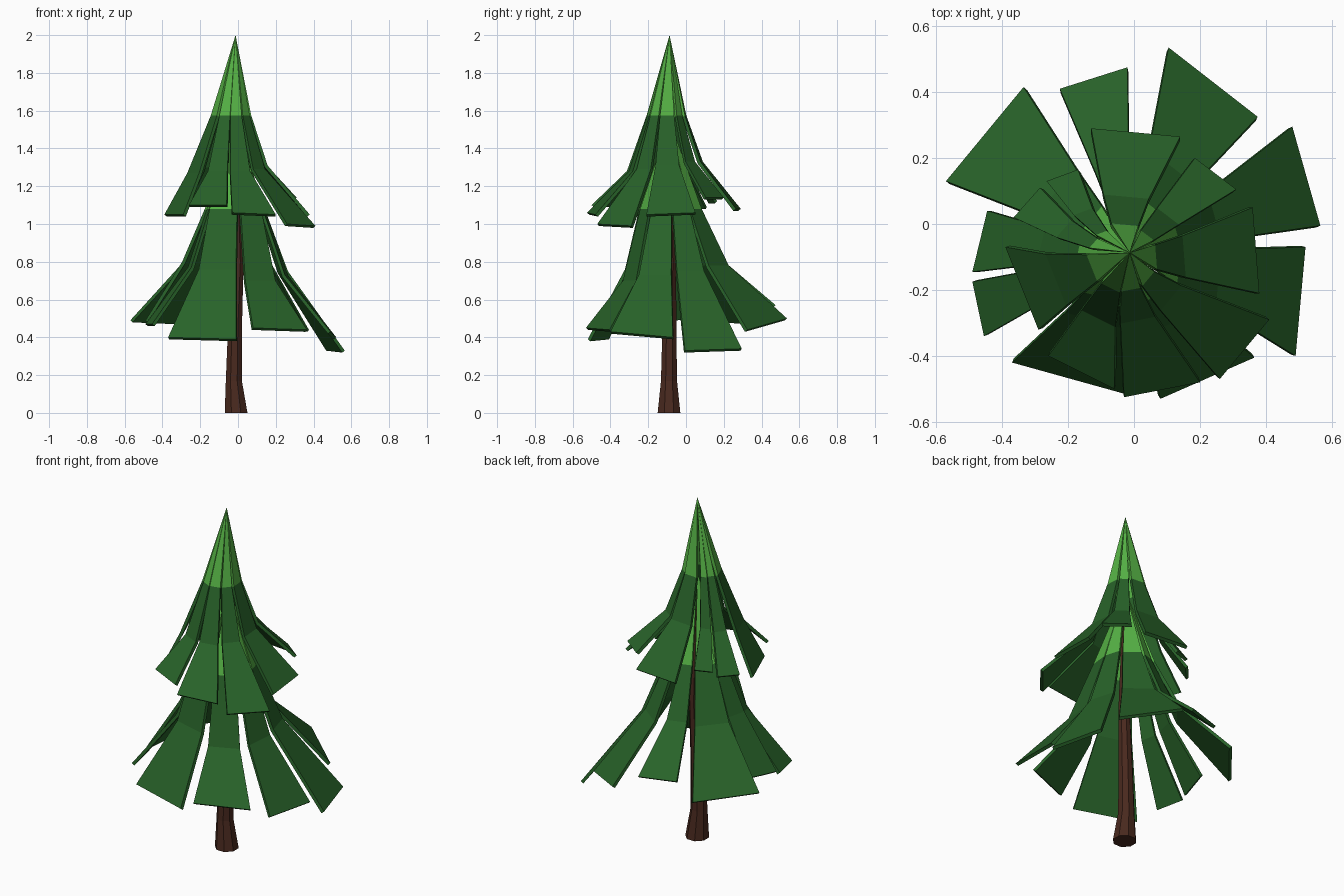
import bpy, math
from mathutils import Vector

if "Cube" in bpy.data.objects:
    bpy.data.objects.remove(bpy.data.objects["Cube"])

CENTRE = Vector((-0.013, -0.087))
THICK = 0.018


def material(name, rgb):
    m = bpy.data.materials.new(name)
    m.diffuse_color = (*rgb, 1)
    m.use_nodes = True
    m.node_tree.nodes["Principled BSDF"].inputs["Base Color"].default_value = m.diffuse_color
    return m


BRIGHT = material("bright green", (0.093, 0.45, 0.06))
DARK = material("dark green", (0.021, 0.123, 0.022))
BROWN = material("bark brown", (0.066, 0.022, 0.013))


def make_object(name, verts, faces, mats):
    me = bpy.data.meshes.new(name)
    me.from_pydata([tuple(v) for v in verts], [], faces)
    for m in mats:
        me.materials.append(m)
    ob = bpy.data.objects.new(name, me)
    bpy.context.collection.objects.link(ob)
    return ob


def foliage_tier(name, apex, ring_r, ring_z, shift, leaves):
    """Overlapping bent leaf slabs fanning from one apex.
    leaf = tip corners (x1, y1, z1, x2, y2, z2), then bend radius and height.
    shift moves the ring and bend sideways, as the crown leans a little."""
    verts, faces = [], []
    shift = Vector(shift)
    for x1, y1, z1, x2, y2, z2, bend_r, bend_z in leaves:
        a, b = Vector((x1, y1)) - CENTRE, Vector((x2, y2)) - CENTRE
        if a.cross(b) < 0:                      # counter-clockwise from above
            a, b, z1, z2 = b, a, z2, z1
        mid, half = (a + b) / 2, (b - a) / 2
        top = [Vector((*CENTRE, apex))]
        for r, z, w in ((ring_r, ring_z, 1.1), (bend_r, bend_z, 1.0)):
            f = r / mid.length
            for s in (-1, 1):
                p = CENTRE + shift + mid * f + half * (s * f * w)
                top.append(Vector((*p, z)))
        top += [Vector((*(CENTRE + a), z1)), Vector((*(CENTRE + b), z2))]
        # underside: the same sheet moved inwards and down
        inward = mid.normalized() * -0.8 * THICK
        under = [v + Vector((inward.x, inward.y, -0.6 * THICK)) for v in top]
        under[0] = Vector((*CENTRE, apex - 0.08))
        n = len(verts)
        verts += top + under
        sheet = [(0, 1, 2), (1, 3, 4, 2), (3, 5, 6, 4)]
        outline = [0, 1, 3, 5, 6, 4, 2]
        faces += [tuple(n + i for i in q) for q in sheet]
        faces += [tuple(n + 7 + i for i in reversed(q)) for q in sheet]
        for i, j in zip(outline, outline[1:] + outline[:1]):
            faces.append((n + j, n + i, n + 7 + i, n + 7 + j))
    ob = make_object(name, verts, faces, (BRIGHT, DARK))
    for p in ob.data.polygons:                  # bright cap, dark skirts
        z_top = max(verts[i].z for i in p.vertices)
        p.material_index = 0 if z_top > ring_z + 0.01 else 1
    return ob


# Upper foliage
foliage_tier("upper_foliage", 2.0, 0.10, 1.575, (-0.02, -0.015), [
    (-0.13, 0.29, 1.08, 0.14, 0.265, 1.08, 0.185, 1.33),
    (0.185, 0.20, 1.14, 0.31, 0.105, 1.14, 0.185, 1.33),
    (0.36, 0.05, 1.06, 0.38, -0.21, 1.05, 0.185, 1.31),
    (0.41, -0.29, 0.99, 0.26, -0.47, 1.00, 0.19, 1.29),
    (0.20, -0.48, 1.05, -0.03, -0.525, 1.06, 0.195, 1.28),
    (-0.06, -0.50, 1.10, -0.26, -0.40, 1.10, 0.20, 1.28),
    (-0.29, -0.32, 1.05, -0.39, -0.07, 1.05, 0.215, 1.27),
    (-0.365, 0.02, 1.09, -0.285, 0.11, 1.09, 0.20, 1.29),
    (-0.265, 0.13, 1.12, -0.17, 0.165, 1.12, 0.185, 1.31),
])

# Lower foliage
foliage_tier("lower_foliage", 1.55, 0.155, 1.08, (0, 0), [
    (-0.57, 0.13, 0.49, -0.335, 0.415, 0.48, 0.29, 0.79),
    (-0.225, 0.41, 0.57, -0.02, 0.475, 0.57, 0.28, 0.80),
    (0.105, 0.535, 0.50, 0.375, 0.325, 0.44, 0.29, 0.78),
    (0.48, 0.295, 0.34, 0.565, -0.005, 0.33, 0.28, 0.75),
    (0.52, -0.07, 0.40, 0.49, -0.40, 0.43, 0.28, 0.73),
    (0.365, -0.405, 0.44, 0.08, -0.53, 0.45, 0.25, 0.70),
    (-0.01, -0.52, 0.39, -0.37, -0.42, 0.40, 0.23, 0.76),
    (-0.455, -0.34, 0.47, -0.49, -0.175, 0.47, 0.26, 0.77),
    (-0.49, -0.145, 0.49, -0.445, 0.04, 0.51, 0.27, 0.80),
])

# Trunk: slightly bent, flared at the foot
SIDES = 8
sections = [(-0.01, -0.09, 0.0, 0.065), (-0.022, -0.09, 0.17, 0.046),
            (-0.016, -0.088, 0.45, 0.04), (0.0, -0.082, 0.8, 0.032),
            (-0.012, -0.087, 1.4, 0.016)]
verts, faces = [], []
for x, y, z, r in sections:
    for i in range(SIDES):
        t = 2 * math.pi * (i + 0.5) / SIDES
        verts.append((x + r * math.cos(t), y + r * math.sin(t), z))
for k in range(len(sections) - 1):
    for i in range(SIDES):
        j = (i + 1) % SIDES
        p, q = k * SIDES, (k + 1) * SIDES
        faces.append((p + i, p + j, q + j, q + i))
faces.append(tuple(reversed(range(SIDES))))
faces.append(tuple(range(len(verts) - SIDES, len(verts))))
make_object("trunk", verts, faces, (BROWN,))
